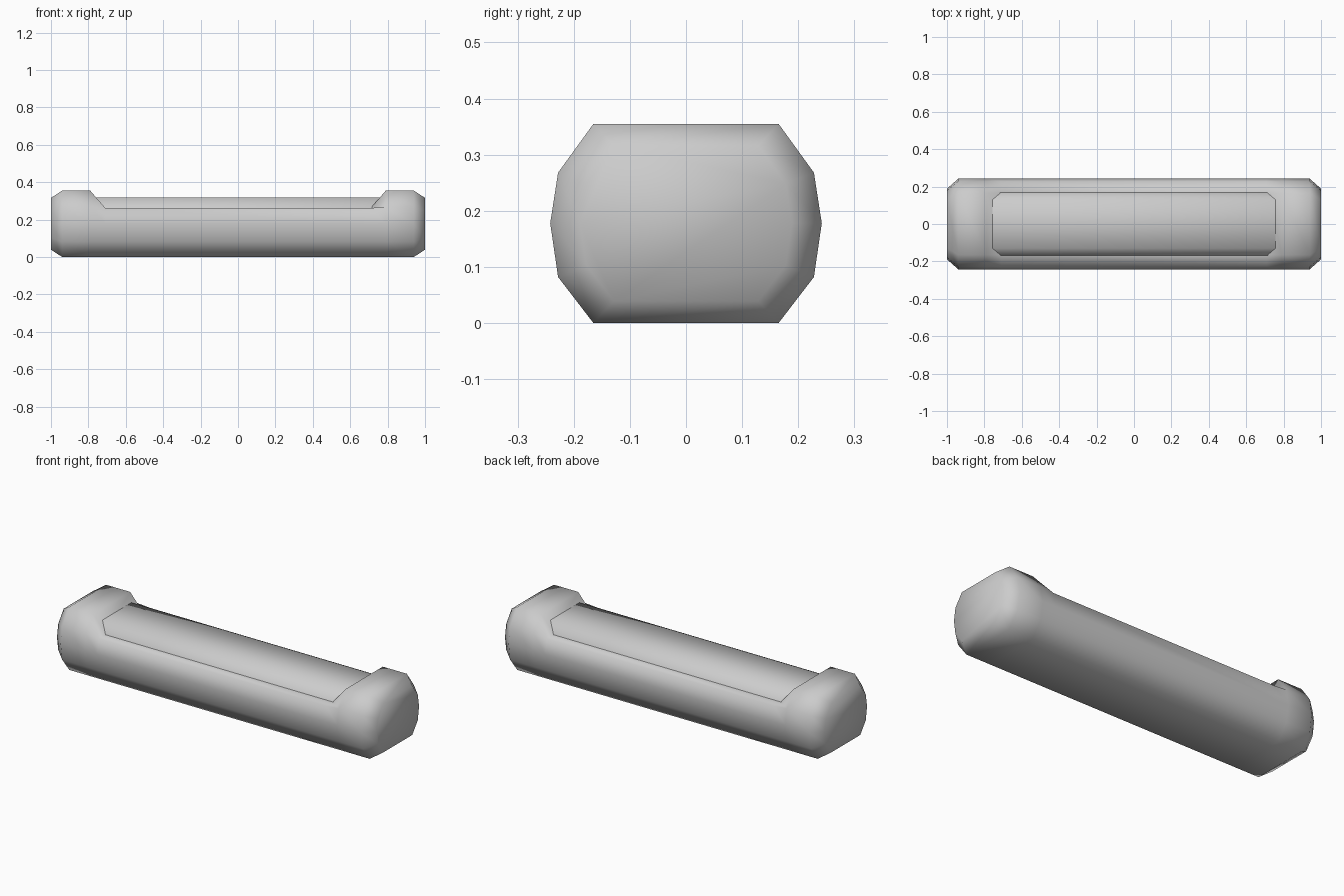
import bpy
import bmesh

cube = bpy.data.objects.get("Cube")
if cube:
    bpy.data.objects.remove(cube)

MID = 0.178          # height of the long axis
RIM = 0.262          # height of the cut-out rim
HALF = [(0.165, 0.0), (0.228, 0.082), (0.242, 0.178), (0.228, 0.268), (0.165, 0.355)]


def section(scale=1.0, top=1.0):
    """Ten-sided cross-section, optionally scaled and cut off at a height."""
    loop = HALF + [(-y, z) for y, z in reversed(HALF)]
    return [(y * scale, min(MID + (z - MID) * scale, top)) for y, z in loop]


def loft(name, rings, material):
    """Skin cross-sections placed along x and cap both ends."""
    bm = bmesh.new()
    loops = [[bm.verts.new((x, y, z)) for y, z in ring] for x, ring in rings]
    for a, b in zip(loops, loops[1:]):
        for i in range(len(a)):
            j = (i + 1) % len(a)
            bm.faces.new((a[i], a[j], b[j], b[i]))
    bm.faces.new(loops[0])
    bm.faces.new(loops[-1])
    bmesh.ops.recalc_face_normals(bm, faces=bm.faces)
    for face in bm.faces:
        face.smooth = True
    mesh = bpy.data.meshes.new(name)
    bm.to_mesh(mesh)
    bm.free()
    mesh.materials.append(material)
    obj = bpy.data.objects.new(name, mesh)
    bpy.context.collection.objects.link(obj)
    return obj


def mirrored(half):
    """Repeat the rings of the left half on the right."""
    return [(-x, ring) for x, ring in half] + [(x, ring) for x, ring in reversed(half)]


grey = bpy.data.materials.new("light grey")
grey.use_nodes = True
grey.diffuse_color = (0.6, 0.6, 0.6, 1)
grey.node_tree.nodes["Principled BSDF"].inputs["Base Color"].default_value = (0.6, 0.6, 0.6, 1)

# Outer casing with raised, bevelled ends and a cut-out top
loft("casing", mirrored([
    (1.0, section(0.78)),
    (0.94, section()),
    (0.79, section()),
    (0.71, section(top=RIM)),
]), grey)

# Inner core showing through the cut-out
loft("inner_core", mirrored([
    (0.92, section(0.62)),
    (0.86, section(0.785)),
]), grey)
